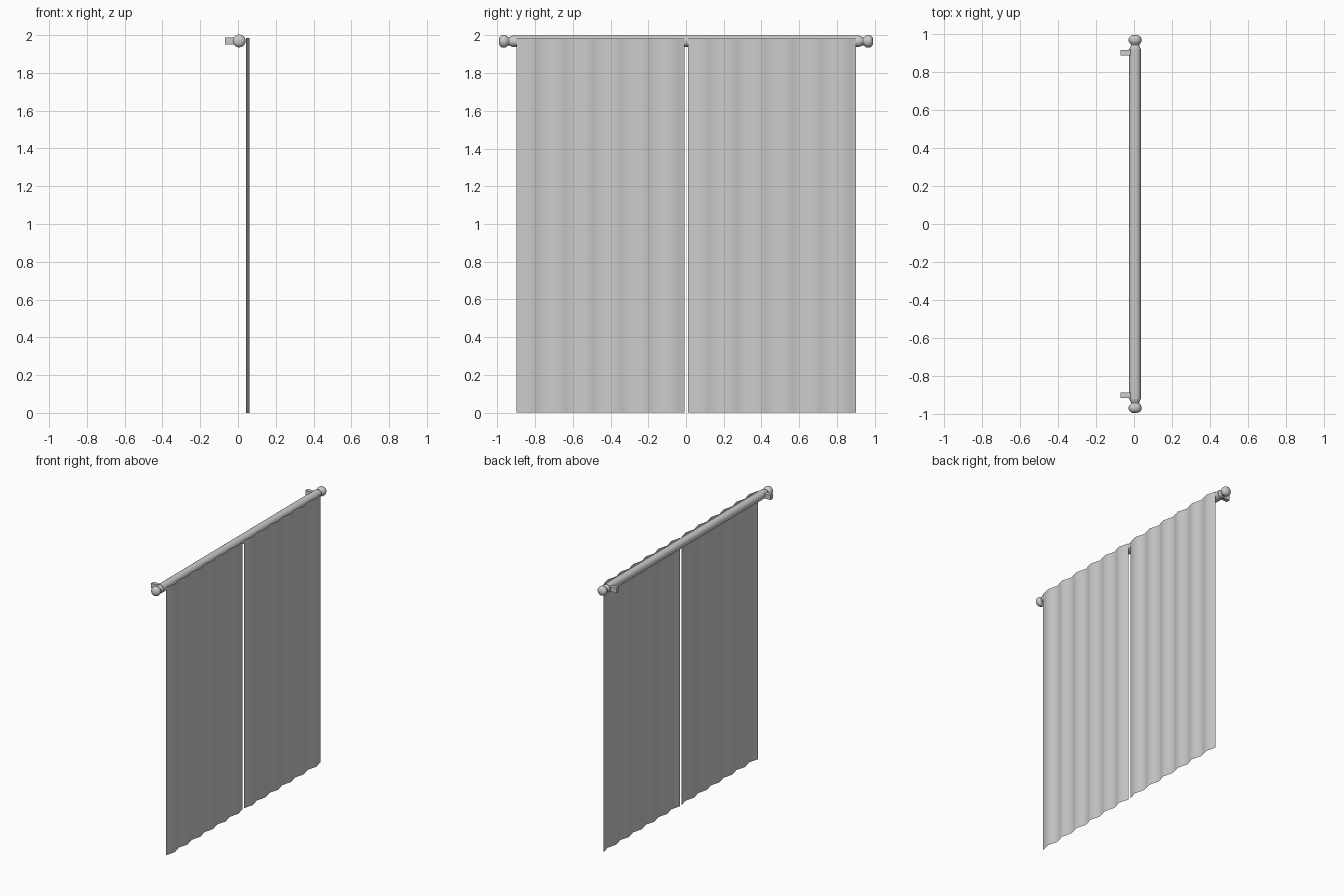
import bpy, bmesh, math

if "Cube" in bpy.data.objects:
    bpy.data.objects.remove(bpy.data.objects["Cube"])

ROD_X, ROD_Z = 0.006, 1.969


def finish(name, bm, smooth=True):
    bmesh.ops.recalc_face_normals(bm, faces=bm.faces)
    me = bpy.data.meshes.new(name)
    bm.to_mesh(me)
    bm.free()
    ob = bpy.data.objects.new(name, me)
    bpy.context.collection.objects.link(ob)
    if smooth:
        bpy.ops.object.select_all(action='DESELECT')
        ob.select_set(True)
        bpy.context.view_layer.objects.active = ob
        bpy.ops.object.shade_smooth_by_angle(angle=math.radians(40))
    return ob


def lathe_y(name, profile, sides=24):
    """Turn (y, radius) points around the rod axis."""
    bm = bmesh.new()
    rings = []
    for y, r in profile:
        rings.append([bm.verts.new((ROD_X + r * math.cos(a), y, ROD_Z + r * math.sin(a)))
                      for a in (2 * math.pi * i / sides for i in range(sides))])
    for a, b in zip(rings, rings[1:]):
        for i in range(sides):
            j = (i + 1) % sides
            bm.faces.new((a[i], a[j], b[j], b[i]))
    bm.faces.new(rings[0])
    bm.faces.new(rings[-1])
    return finish(name, bm)


def curtain(name, y0, y1, folds=6, per_fold=4, height=1.984):
    """Gently waved cloth sheet."""
    bm = bmesh.new()
    n = folds * per_fold
    cols = []
    for i in range(n + 1):
        y = y0 + (y1 - y0) * i / n
        x = 0.052 - 0.01 * math.cos(2 * math.pi * i / per_fold)
        cols.append((bm.verts.new((x, y, 0)), bm.verts.new((x, y, height))))
    for a, b in zip(cols, cols[1:]):
        bm.faces.new((a[0], b[0], b[1], a[1]))
    ob = finish(name, bm)
    if ob.data.polygons[0].normal.x < 0:
        ob.data.flip_normals()
    return ob


# Rod
lathe_y("curtain_rod", [(-0.92, 0.031), (0.92, 0.031)])

# Finials and wall brackets, one per end
finial = [(0.915, 0.030), (0.928, 0.026), (0.940, 0.021), (0.946, 0.024),
          (0.952, 0.030), (0.960, 0.034), (0.972, 0.034), (0.982, 0.030),
          (0.989, 0.021), (0.993, 0.008)]
for side, s in (("left", -1), ("right", 1)):
    lathe_y("finial_" + side, [(s * y, r) for y, r in finial])
    bm = bmesh.new()
    bmesh.ops.create_cube(bm, size=1)
    bmesh.ops.scale(bm, vec=(0.075, 0.028, 0.036), verts=bm.verts)
    bmesh.ops.translate(bm, vec=(-0.0325, s * 0.9, 1.969), verts=bm.verts)
    finish("wall_bracket_" + side, bm, smooth=False)

# Two cloth panels with a narrow gap between them
curtain("curtain_left", -0.899, -0.008)
curtain("curtain_right", 0.011, 0.902)
